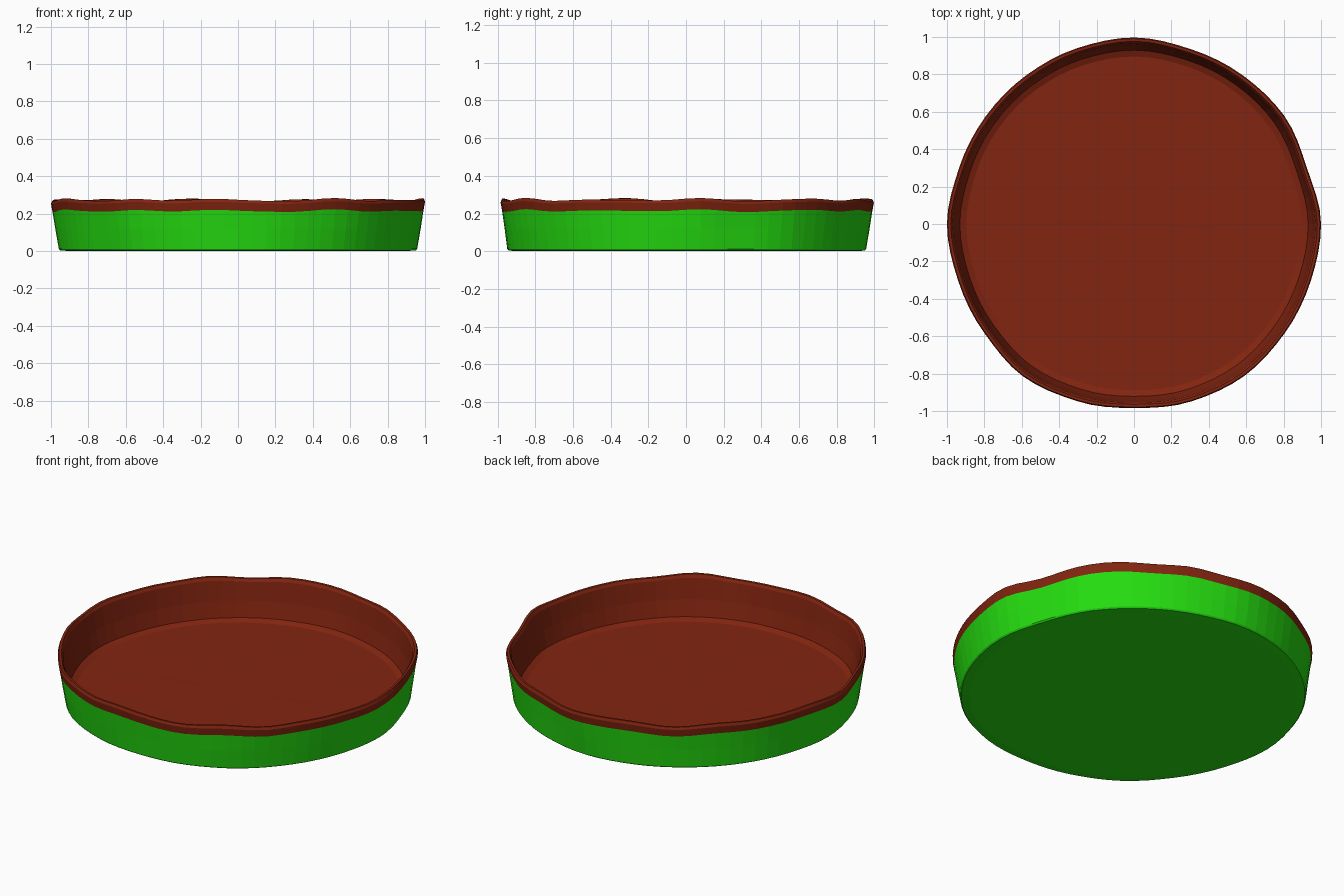
import bpy, bmesh
from math import sin, cos, pi, tau

cube = bpy.data.objects.get("Cube")
if cube:
    bpy.data.objects.remove(cube)

SEGMENTS = 80
# Outer rim radius at equal angles, counter-clockwise from +x
RIM = [1.0, .972, .99, .985, .983, .997, .988, .982, .98, .982,
       1.0, .988, .99, 1.008, .995, .984, .997, 1.004, .995, .993]


def make_material(name, colour):
    mat = bpy.data.materials.new(name)
    mat.use_nodes = True
    mat.diffuse_color = colour
    mat.node_tree.nodes["Principled BSDF"].inputs["Base Color"].default_value = colour
    return mat


def rim_radius(angle):
    """Eased interpolation around the uneven rim."""
    t = angle / tau * len(RIM)
    i = int(t)
    f = (1 - cos((t - i) * pi)) / 2
    return RIM[i % len(RIM)] * (1 - f) + RIM[(i + 1) % len(RIM)] * f


def ripple(angle):
    """Up and down wave of the hand-made edge, about -1 to 1."""
    return 0.5 * sin(11 * angle + 0.6) + 0.3 * sin(7 * angle + 2) + 0.2 * sin(17 * angle)


def wavy_lathe(name, profile, mat, flip=False):
    """Spin (radius, z, radial wobble, height wobble) rings, closing the last ring to a centre."""
    bm = bmesh.new()
    rings = []
    for r, z, wobble, lift in profile:
        ring = []
        for s in range(SEGMENTS):
            a = tau * s / SEGMENTS
            rad = r + (rim_radius(a) - 0.99) * wobble
            ring.append(bm.verts.new((rad * cos(a), rad * sin(a), z + lift * ripple(a))))
        rings.append(ring)
    for low, high in zip(rings, rings[1:]):
        for s in range(SEGMENTS):
            n = (s + 1) % SEGMENTS
            bm.faces.new((low[s], low[n], high[n], high[s]))
    centre = bm.verts.new((0, 0, profile[-1][1]))
    for s in range(SEGMENTS):
        bm.faces.new((rings[-1][s], rings[-1][(s + 1) % SEGMENTS], centre))
    if flip:
        bmesh.ops.reverse_faces(bm, faces=bm.faces)
    mesh = bpy.data.meshes.new(name)
    bm.to_mesh(mesh)
    bm.free()
    mesh.materials.append(mat)
    obj = bpy.data.objects.new(name, mesh)
    bpy.context.collection.objects.link(obj)
    return obj


green = make_material("bright green", (0.018, 0.72, 0.005, 1))
brown = make_material("red brown", (0.225, 0.018, 0.005, 1))

# Green outside wall and underside, from the rim band down
wavy_lathe("outer_shell", [
    (.982, .215, 1, .009),
    (.968, .12, .9, .002),
    (.952, .012, .6, 0),
    (.945, .004, .6, 0),
    (.90, 0, .5, 0),
], green, flip=True)

# Brown rim band, inside wall and floor
wavy_lathe("rim_and_lining", [
    (.982, .215, 1, .009),
    (.99, .258, 1, .009),
    (.984, .273, 1, .011),
    (.97, .272, 1, .011),
    (.96, .255, 1, .008),
    (.945, .14, .8, .002),
    (.925, .045, .6, 0),
    (.892, .03, .5, 0),
    (.45, .03, .2, .001),
], brown)
